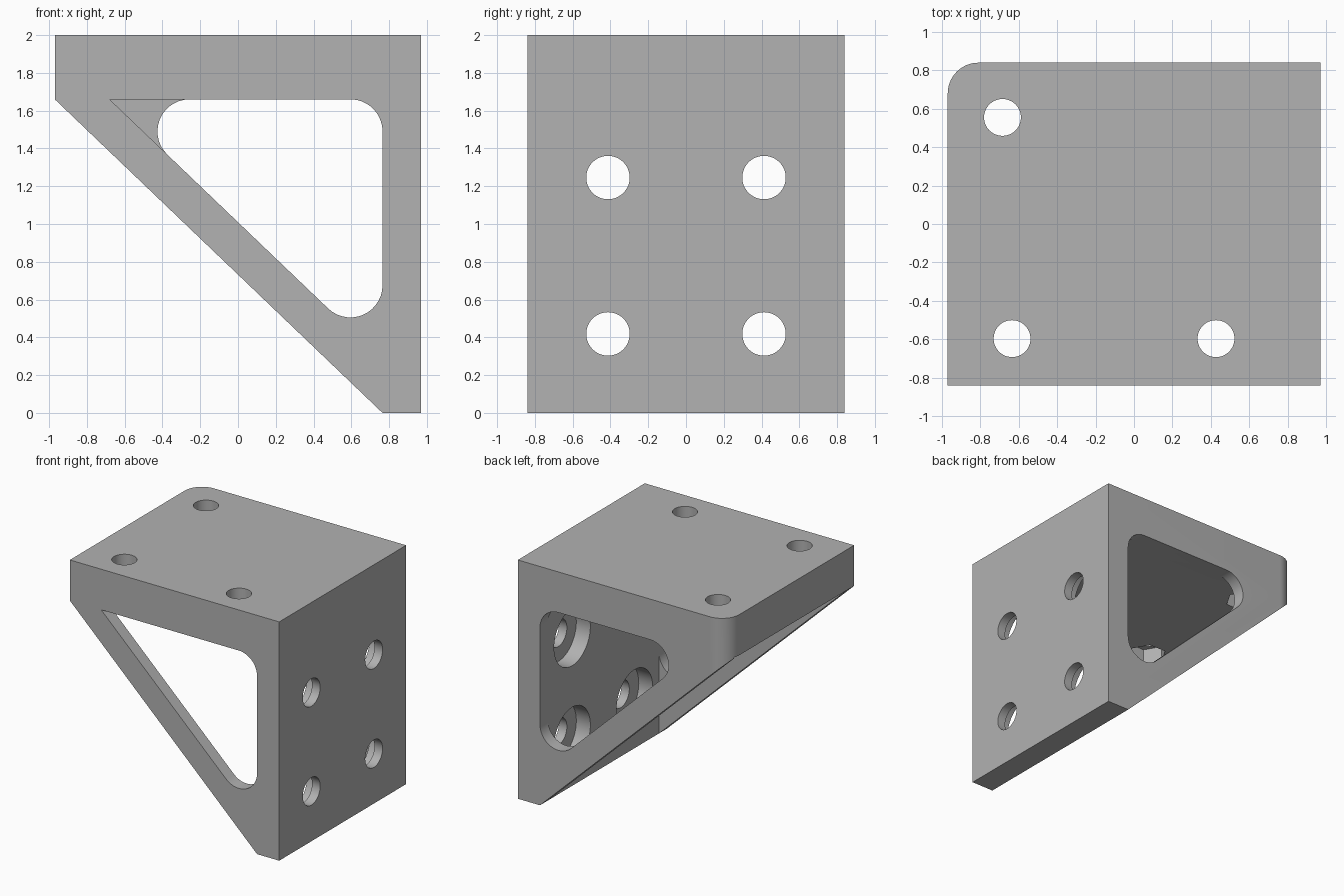
import bpy, bmesh
from math import pi, cos, sin, tan
from mathutils import Vector

cube = bpy.data.objects.get("Cube")
if cube:
    bpy.data.objects.remove(cube, do_unlink=True)

# Overall sizes
X, Y, TOP = 0.97, 0.84, 2.0
WALL_X = 0.765      # inner face of the upright plate
SHELF_Z = 1.66      # underside of the top plate
SIDE_Y = 0.735      # inner faces of the side webs
SLOPE = SHELF_Z / (WALL_X + X)

grey = bpy.data.materials.new("light grey")
grey.use_nodes = True
colour = (0.445, 0.445, 0.445, 1)
grey.diffuse_color = colour
grey.node_tree.nodes["Principled BSDF"].inputs["Base Color"].default_value = colour


def prism(name, outline, axis, low, high):
    """Extrude a 2D outline along an axis between two heights."""
    place = {"x": lambda a, b, h: (h, a, b),
             "y": lambda a, b, h: (a, h, b),
             "z": lambda a, b, h: (a, b, h)}[axis]
    bm = bmesh.new()
    face = bm.faces.new([bm.verts.new(place(a, b, low)) for a, b in outline])
    new = bmesh.ops.extrude_face_region(bm, geom=[face])["geom"]
    shift = Vector(place(0, 0, high - low))
    bmesh.ops.translate(bm, vec=shift, verts=[v for v in new if isinstance(v, bmesh.types.BMVert)])
    bmesh.ops.recalc_face_normals(bm, faces=bm.faces)
    mesh = bpy.data.meshes.new(name)
    bm.to_mesh(mesh)
    bm.free()
    mesh.materials.append(grey)
    obj = bpy.data.objects.new(name, mesh)
    bpy.context.collection.objects.link(obj)
    return obj


def circle(a, b, radius, sides=48):
    return [(a + radius * cos(2 * pi * i / sides), b + radius * sin(2 * pi * i / sides))
            for i in range(sides)]


def fillet(corners, radii, steps=14):
    """Round the corners of a polygon; radius 0 keeps a corner sharp."""
    points = []
    for i, radius in enumerate(radii):
        p = Vector(corners[i])
        if radius == 0:
            points.append(tuple(p))
            continue
        u = (Vector(corners[i - 1]) - p).normalized()
        v = (Vector(corners[(i + 1) % len(corners)]) - p).normalized()
        half = u.angle(v) / 2
        centre = p + (u + v).normalized() * radius / sin(half)
        start = p + u * radius / tan(half) - centre
        end = p + v * radius / tan(half) - centre
        sweep = pi - 2 * half
        for k in range(steps + 1):
            t = k / steps
            q = centre + (start * sin((1 - t) * sweep) + end * sin(t * sweep)) / sin(sweep)
            points.append(tuple(q))
    return points


# Solid side profile of the bracket
bracket = prism("bracket", [(-X, TOP), (X, TOP), (X, 0), (WALL_X, 0), (-X, SHELF_Z)], "y", -Y, Y)
cutters = []

# Hollow between the two side webs
cutters.append(prism("hollow_cutter", [(WALL_X, SHELF_Z), (WALL_X, -0.2), (-1.3, -0.2), (-1.3, SHELF_Z)],
                     "y", -SIDE_Y, SIDE_Y))

# Triangular windows: pointed tip in the front web, rounded tip in the back web
tip_x = -0.68
window = [(WALL_X, SHELF_Z), (WALL_X, SHELF_Z - SLOPE * (WALL_X - tip_x)), (tip_x, SHELF_Z)]
cutters.append(prism("front_window_cutter", fillet(window, [0.17, 0.17, 0]), "y", -1, -0.6))
cutters.append(prism("back_window_cutter", fillet(window, [0.17, 0.17, 0.17]), "y", 0.6, 1))

# Rounded upright corner
r = 0.16
arc = [(-X + r - r * cos(t * pi / 32), Y - r + r * sin(t * pi / 32)) for t in range(17)]
cutters.append(prism("corner_cutter", arc + [(-X + r, Y + 0.1), (-X - 0.1, Y + 0.1), (-X - 0.1, Y - r)],
                     "z", 1, 2.2))

# Upright plate: four bolt holes with round counterbores inside
for y in (-0.413, 0.413):
    for z in (0.418, 1.246):
        cutters.append(prism("bolt_hole_cutter", circle(y, z, 0.115), "x", 0.6, 1.1))
        cutters.append(prism("counterbore_cutter", circle(y, z, 0.24), "x", 0.6, 0.895))

# Top plate: three screw holes with hexagonal nut pockets underneath
for x, y in ((-0.685, 0.555), (-0.635, -0.597), (0.427, -0.597)):
    cutters.append(prism("screw_hole_cutter", circle(x, y, 0.096), "z", 1.5, 2.2))
    cutters.append(prism("nut_pocket_cutter", circle(x, y, 0.153, 6), "z", 1.6, 1.79))

# Cut everything, then bake the result and drop the cutters
for cutter in cutters:
    mod = bracket.modifiers.new(cutter.name, "BOOLEAN")
    mod.operation = "DIFFERENCE"
    mod.solver = "EXACT"
    mod.object = cutter
bpy.context.view_layer.update()
result = bpy.data.meshes.new_from_object(bracket.evaluated_get(bpy.context.evaluated_depsgraph_get()))
bracket.modifiers.clear()
bracket.data = result
for cutter in cutters:
    bpy.data.objects.remove(cutter, do_unlink=True)

bpy.ops.object.select_all(action="DESELECT")
bracket.select_set(True)
bpy.context.view_layer.objects.active = bracket
bpy.ops.object.shade_smooth_by_angle(angle=pi / 6)
